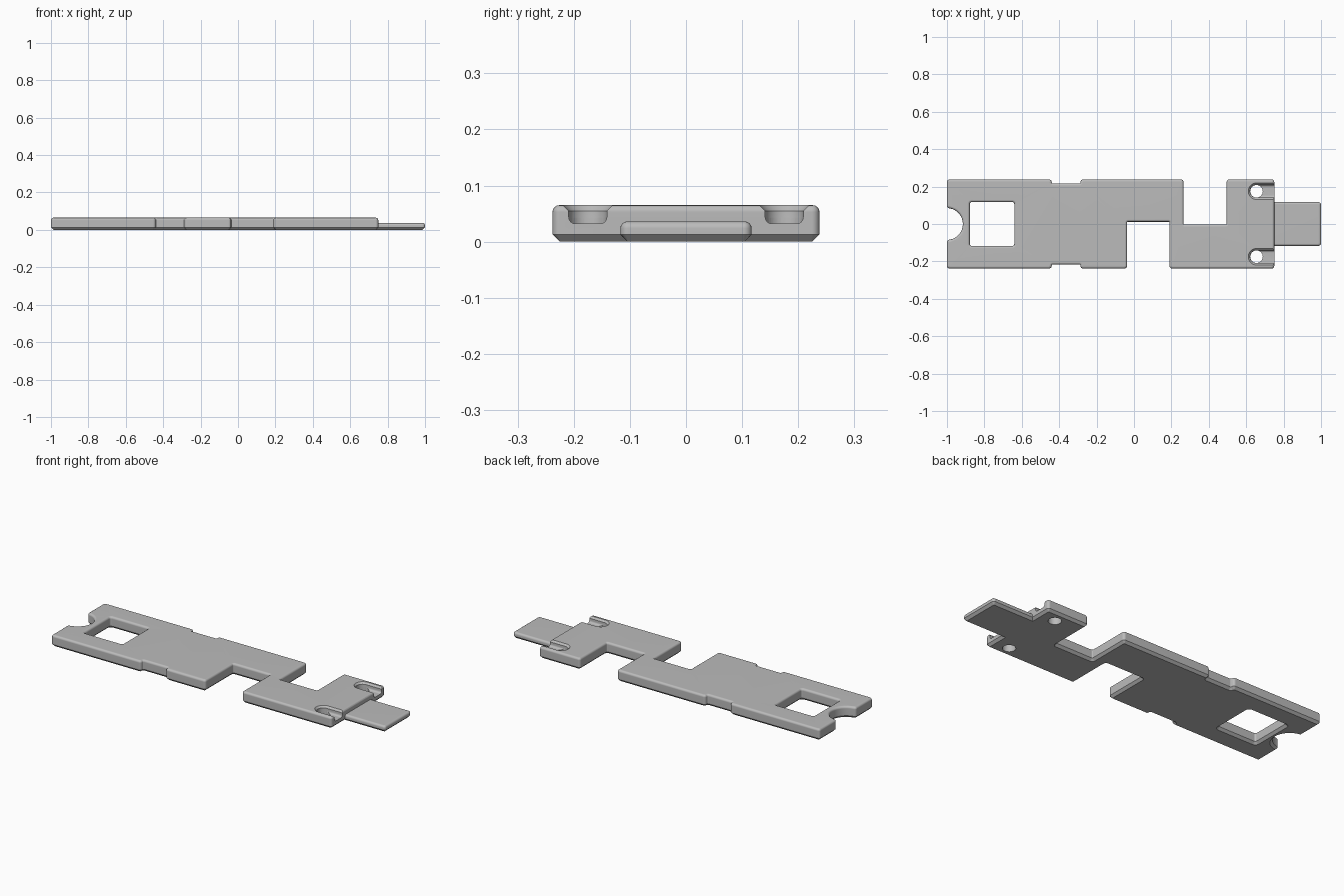
import bpy, bmesh, math
from mathutils import Vector

if "Cube" in bpy.data.objects:
    bpy.data.objects.remove(bpy.data.objects["Cube"], do_unlink=True)

grey = bpy.data.materials.new("light_grey")
grey.use_nodes = True
COLOUR = (0.5, 0.5, 0.5, 1)
grey.diffuse_color = COLOUR
grey.node_tree.nodes["Principled BSDF"].inputs["Base Color"].default_value = COLOUR

TOP, TAB_TOP, CHAMFER, ROUND = 0.065, 0.036, 0.013, 0.012


def arc(cx, cy, r, start, end, n):
    """Points along an arc, angles in degrees."""
    angles = [math.radians(start + (end - start) * i / n) for i in range(n + 1)]
    return [(cx + r * math.cos(a), cy + r * math.sin(a)) for a in angles]


def rounded(points, convex, concave, steps=4):
    """Round the sharp corners of a closed outline."""
    out, pts = [], [Vector(p) for p in points]
    for i, p in enumerate(pts):
        a, b = (pts[i - 1] - p).normalized(), (pts[(i + 1) % len(pts)] - p).normalized()
        turn = math.pi - a.angle(b)
        if turn < 0.6:
            out.append(p)
            continue
        r = convex if (-a).cross(b) > 0 else concave
        t = r * math.tan(turn / 2)
        centre = p + (a + b).normalized() * math.hypot(r, t)
        start = p + a * t - centre
        sign = 1 if (-a).cross(b) > 0 else -1
        for k in range(steps + 1):
            ang = sign * turn * k / steps
            c, s = math.cos(ang), math.sin(ang)
            out.append(centre + Vector((start.x * c - start.y * s, start.x * s + start.y * c)))
    return out


def inset(pts, d):
    """Move a closed outline inwards (to its left) by d."""
    out = []
    for i, p in enumerate(pts):
        u, v = (p - pts[i - 1]).normalized(), (pts[(i + 1) % len(pts)] - p).normalized()
        n = Vector((-u.y - v.y, u.x + v.x)).normalized()
        out.append(p + n * d / max(0.3, n.dot(Vector((-u.y, u.x)))))
    return out


def plate(name, loops, levels):
    """Stack inset outlines at (height, inset) levels and cap both ends."""
    bm = bmesh.new()
    ends = [[], []]
    for loop in loops:
        rings = [[bm.verts.new((p.x, p.y, z)) for p in inset(loop, d)] for z, d in levels]
        n = len(loop)
        for low, high in zip(rings, rings[1:]):
            for i in range(n):
                j = (i + 1) % n
                bm.faces.new((low[i], low[j], high[j], high[i]))
        for end, ring in zip(ends, (rings[0], rings[-1])):
            end += [bm.edges.get((ring[i], ring[(i + 1) % n])) for i in range(n)]
    for end in ends:
        bmesh.ops.triangle_fill(bm, edges=end, use_beauty=True)
    bmesh.ops.recalc_face_normals(bm, faces=bm.faces)
    mesh = bpy.data.meshes.new(name)
    bm.to_mesh(mesh)
    bm.free()
    mesh.materials.append(grey)
    obj = bpy.data.objects.new(name, mesh)
    bpy.context.collection.objects.link(obj)
    return obj


def edge_levels(top):
    """Chamfered underside and rounded upper edge."""
    angles = [math.pi / 2 * k / 4 for k in range(5)]
    return [(0, CHAMFER), (CHAMFER, 0)] + [
        (top - ROUND + ROUND * math.sin(a), ROUND * (1 - math.cos(a))) for a in angles]


def combine(target, tool, operation):
    mod = target.modifiers.new(operation, 'BOOLEAN')
    mod.operation, mod.object, mod.solver = operation, tool, 'EXACT'
    bpy.context.view_layer.objects.active = target
    bpy.ops.object.modifier_apply(modifier=mod.name)
    bpy.data.objects.remove(tool, do_unlink=True)


# Main plate: stepped outline, end notch and square window
W, NOTCH = 0.238, 0.217
outline = [(-1, -W), (-0.44, -W), (-0.44, -NOTCH), (-0.287, -NOTCH), (-0.287, -W),
           (-0.037, -W), (-0.037, 0.012), (0.19, 0.012), (0.19, -W), (0.75, -W),
           (0.75, W), (0.495, W), (0.495, -0.003), (0.265, -0.003), (0.265, W),
           (-0.287, W), (-0.287, NOTCH), (-0.44, NOTCH), (-0.44, W), (-1, W)]
outline += arc(-1, 0, 0.085, 90, -90, 18)
window = [(-0.878, -0.117), (-0.878, 0.117), (-0.64, 0.117), (-0.64, -0.117)]
body = plate("main_plate", [rounded(outline, 0.014, 0.005), rounded(window, 0.01, 0.01)],
             edge_levels(TOP))

# End tab
tab = [(0.7, -0.117), (1, -0.117), (1, 0.117), (0.7, 0.117)]
combine(body, plate("end_tab", [rounded(tab, 0.014, 0.01)], edge_levels(TAB_TOP)), 'UNION')

# Screw slots with rounded floors and lips, each with a through hole
quarter = [math.pi / 2 * k / 4 for k in range(5)]
floor = [(0.044 - 0.012 * math.cos(a), 0.012 * (1 - math.sin(a))) for a in quarter]
lip = [(TOP - 0.01 * math.cos(a), -0.01 * (1 - math.sin(math.pi / 2 - a))) for a in quarter]
for side in (-1, 1):
    y, r = side * 0.175, 0.034
    slot = arc(0.655, y, r, 90, 270, 20) + [(0.8, y - r), (0.8, y + r)]
    combine(body, plate("slot_cutter", [[Vector(p) for p in slot]],
                        floor + lip + [(0.1, -0.01)]), 'DIFFERENCE')
    hole = [Vector(p) for p in arc(0.655, y, r - 0.0005, 0, 360, 32)[:-1]]
    combine(body, plate("hole_cutter", [hole], [(-0.05, 0), (0.055, 0)]), 'DIFFERENCE')

# Smooth fillets, crisp chamfers
bpy.ops.object.select_all(action='DESELECT')
body.select_set(True)
bpy.context.view_layer.objects.active = body
bpy.ops.object.shade_smooth_by_angle(angle=math.radians(32))
weighted = body.modifiers.new("even_shading", 'WEIGHTED_NORMAL')
weighted.keep_sharp = True
